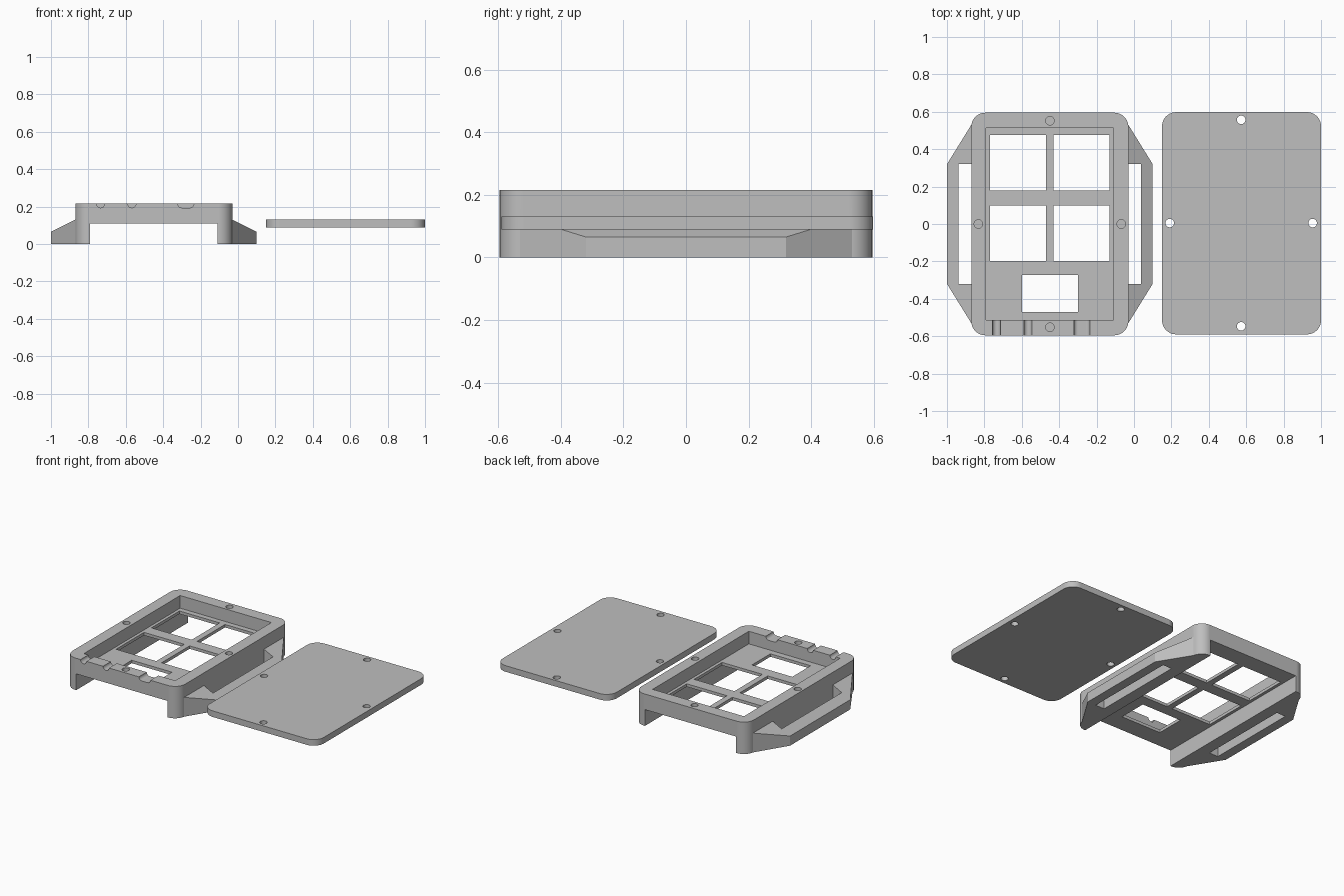
import bpy
import bmesh
import math
from mathutils import Matrix, Vector

cube = bpy.data.objects.get("Cube")
if cube:
    bpy.data.objects.remove(cube, do_unlink=True)

grey = bpy.data.materials.new("plain grey")
grey.use_nodes = True
grey.diffuse_color = (0.52, 0.52, 0.52, 1)
grey.node_tree.nodes["Principled BSDF"].inputs["Base Color"].default_value = grey.diffuse_color

MID = -0.45          # centre line of the case
HALF_W = 0.42        # half width of the case
HALF_L = 0.595       # half length of the case
TOP = 0.215          # rim height
UNDER = 0.11         # ceiling of the channel underneath
FLOOR = 0.13         # floor of the tray


def prism(name, outline, z0, z1):
    """Extrude a flat outline from z0 to z1."""
    bm = bmesh.new()
    verts = [bm.verts.new((x, y, z0)) for x, y in outline]
    bmesh.ops.remove_doubles(bm, verts=verts, dist=1e-5)
    face = bm.faces.new(bm.verts[:])
    new = bmesh.ops.extrude_face_region(bm, geom=[face])["geom"]
    for v in new:
        if isinstance(v, bmesh.types.BMVert):
            v.co.z = z1
    bmesh.ops.recalc_face_normals(bm, faces=bm.faces[:])
    mesh = bpy.data.meshes.new(name)
    bm.to_mesh(mesh)
    bm.free()
    mesh.materials.append(grey)
    ob = bpy.data.objects.new(name, mesh)
    bpy.context.collection.objects.link(ob)
    return ob


def block(name, x0, x1, y0, y1, z0, z1, r=0.0, seg=10):
    """Box with upright edges rounded by r."""
    if r == 0:
        outline = [(x0, y0), (x1, y0), (x1, y1), (x0, y1)]
    else:
        corners = [(x1 - r, y1 - r), (x0 + r, y1 - r), (x0 + r, y0 + r), (x1 - r, y0 + r)]
        outline = []
        for i, (cx, cy) in enumerate(corners):
            for k in range(seg + 1):
                a = math.pi / 2 * (i + k / seg)
                outline.append((cx + r * math.cos(a), cy + r * math.sin(a)))
    return prism(name, outline, z0, z1)


def hole(x, y, z0, z1, r=0.023):
    return block("hole_cutter", x - r, x + r, y - r, y + r, z0, z1, r, 6)


def combine(target, other, operation):
    """Apply a boolean and discard the second object."""
    mod = target.modifiers.new("combine", "BOOLEAN")
    mod.operation = operation
    mod.solver = "EXACT"
    mod.object = other
    bpy.context.view_layer.update()
    graph = bpy.context.evaluated_depsgraph_get()
    mesh = bpy.data.meshes.new_from_object(target.evaluated_get(graph))
    target.modifiers.clear()
    target.data = mesh
    bpy.data.objects.remove(other, do_unlink=True)


def screw_points(cx, cy):
    return [(cx, cy + 0.552), (cx, cy - 0.552), (cx - 0.382, cy), (cx + 0.382, cy)]


# Case shell
case = block("case_body", MID - HALF_W, MID + HALF_W, -HALF_L, HALF_L, 0, TOP, 0.075)

# Sloping strap loops on both sides
for side in (-1, 1):
    plan = [(0.38, -0.53), (HALF_W, -0.53), (0.55, -0.32), (0.55, 0.32), (HALF_W, 0.53), (0.38, 0.53)]
    loop = prism("strap_loop", [(MID + side * x, y) for x, y in plan], 0, 0.15)
    for v in loop.data.vertices:
        if v.co.z > 0.1:
            v.co.z = 0.13 - 0.5 * (abs(v.co.x - MID) - HALF_W)
    a, b = sorted((MID + side * 0.40, MID + side * 0.487))
    combine(loop, block("slot_cutter", a, b, -0.32, 0.32, -0.1, 0.3), "DIFFERENCE")
    combine(case, loop, "UNION")

# Channel underneath and tray on top
combine(case, block("channel_cutter", MID - 0.34, MID + 0.34, -1, 1, -0.1, UNDER), "DIFFERENCE")
combine(case, block("tray_cutter", MID - 0.34, MID + 0.34, -0.512, 0.512, FLOOR, 0.4), "DIFFERENCE")

# Windows in the tray floor
windows = [(MID + s * 0.17, y, 0.149) for s in (-1, 1) for y in (0.327, -0.05)]
windows.append((MID, -0.372, 0.098))
for x, y, h in windows:
    cutter = block("window_cutter", x - 0.15, x + 0.15, y - h, y + h, 0.05, 0.17)
    combine(case, cutter, "DIFFERENCE")

# Blind screw holes in the rim
for x, y in screw_points(MID, 0):
    combine(case, hole(x, y, TOP - 0.08, 0.3), "DIFFERENCE")

# Rounded cable notches across the front rim
for x, half in ((-0.735, 0.022), (-0.567, 0.022), (-0.279, 0.043)):
    notch = block("notch_cutter", -half, half, -0.022, 0.022, -0.08, 0.08, 0.022, 6)
    place = Matrix.Translation(Vector((x, -0.56, TOP))) @ Matrix.Rotation(math.pi / 2, 4, "X")
    notch.data.transform(place)
    combine(case, notch, "DIFFERENCE")

# Separate lid with through holes
lid = block("lid", 0.15, 1.0, -0.59, 0.598, 0.089, 0.13, 0.075)
for x, y in screw_points(0.573, 0.005):
    combine(lid, hole(x, y, 0, 0.3), "DIFFERENCE")

# Smooth the rounded corners, keep the rest crisp
for ob in (case, lid):
    bpy.ops.object.select_all(action="DESELECT")
    ob.select_set(True)
    bpy.context.view_layer.objects.active = ob
    bpy.ops.object.shade_smooth_by_angle(angle=math.radians(25))
    normals = ob.modifiers.new("even_normals", "WEIGHTED_NORMAL")
    normals.keep_sharp = True
